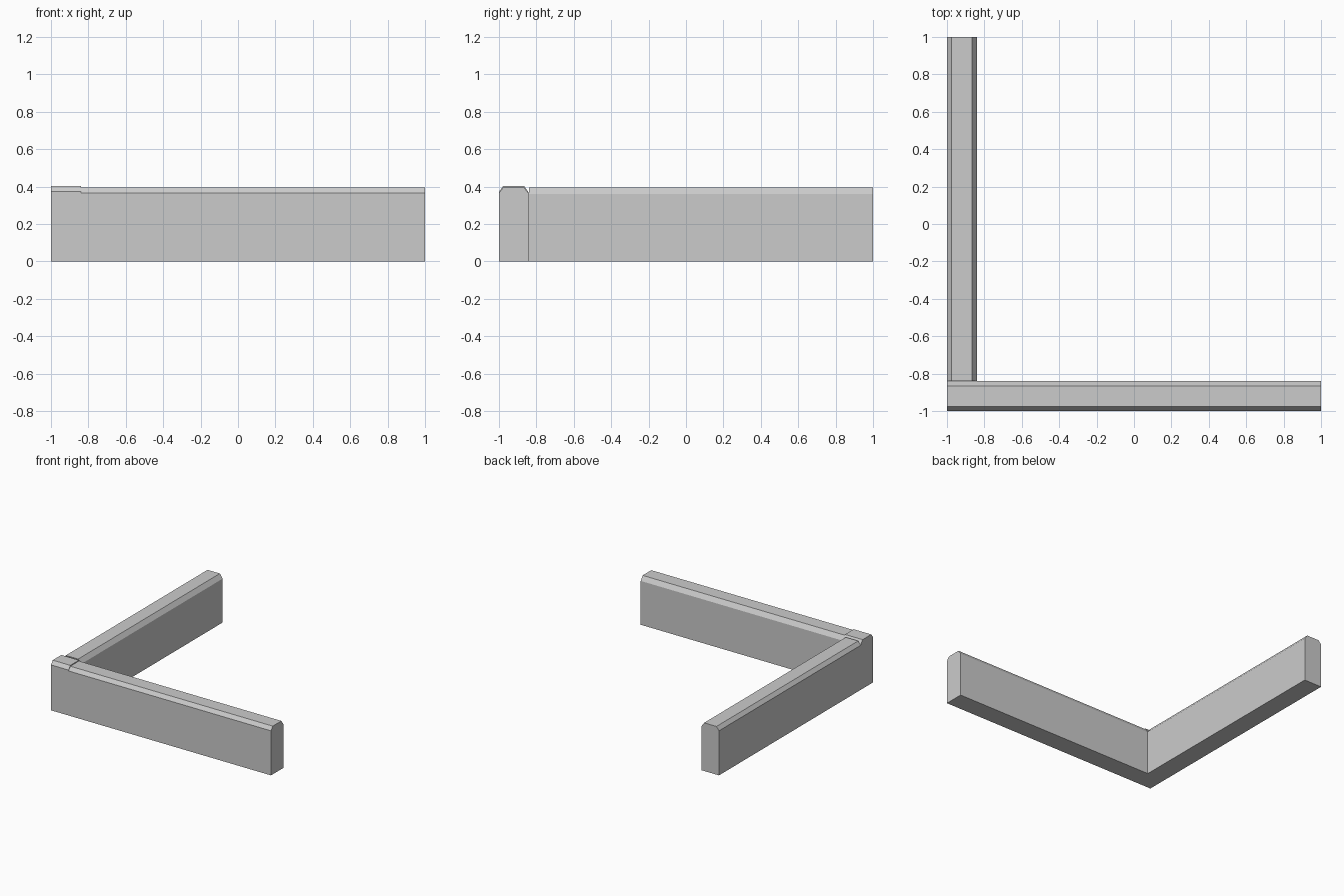
import bpy
import bmesh
from mathutils import Vector

cube = bpy.data.objects.get("Cube")
if cube:
    bpy.data.objects.remove(cube, do_unlink=True)

# Plain stone colour
stone = bpy.data.materials.new("grey_stone")
stone.use_nodes = True
grey = (0.6, 0.6, 0.6, 1)
stone.diffuse_color = grey
stone.node_tree.nodes["Principled BSDF"].inputs["Base Color"].default_value = grey

WIDTH = 0.16
INNER = -1 + WIDTH


def wall(name, start, end, along_x, lift=0.0):
    """Extrude a wall section with chamfered top edges; depth 0 is the outer side."""
    outer, inner, top = 0.366 + lift, 0.36 + lift, 0.396 + lift
    section = [(0, 0), (WIDTH, 0), (WIDTH, inner),
               (WIDTH - 0.025, top), (0.023, top), (0, outer)]
    bm = bmesh.new()
    verts = [bm.verts.new((start, d - 1, z) if along_x else (d - 1, start, z))
             for d, z in section]
    face = bm.faces.new(verts)
    length = end - start
    move = Vector((length, 0, 0)) if along_x else Vector((0, length, 0))
    # Keep the starting cap so each block stays closed
    new = bmesh.ops.extrude_face_region(bm, geom=[face], use_keep_orig=True)["geom"]
    bmesh.ops.translate(bm, vec=move,
                        verts=[g for g in new if isinstance(g, bmesh.types.BMVert)])
    bmesh.ops.recalc_face_normals(bm, faces=bm.faces)
    mesh = bpy.data.meshes.new(name)
    bm.to_mesh(mesh)
    bm.free()
    mesh.materials.append(stone)
    obj = bpy.data.objects.new(name, mesh)
    bpy.context.collection.objects.link(obj)
    return obj


# Two wall arms meeting at a slightly taller corner block
wall("front_wall", INNER, 1, True)
wall("side_wall", INNER, 1, False)
wall("corner_block", -1, INNER, True, lift=0.007)
